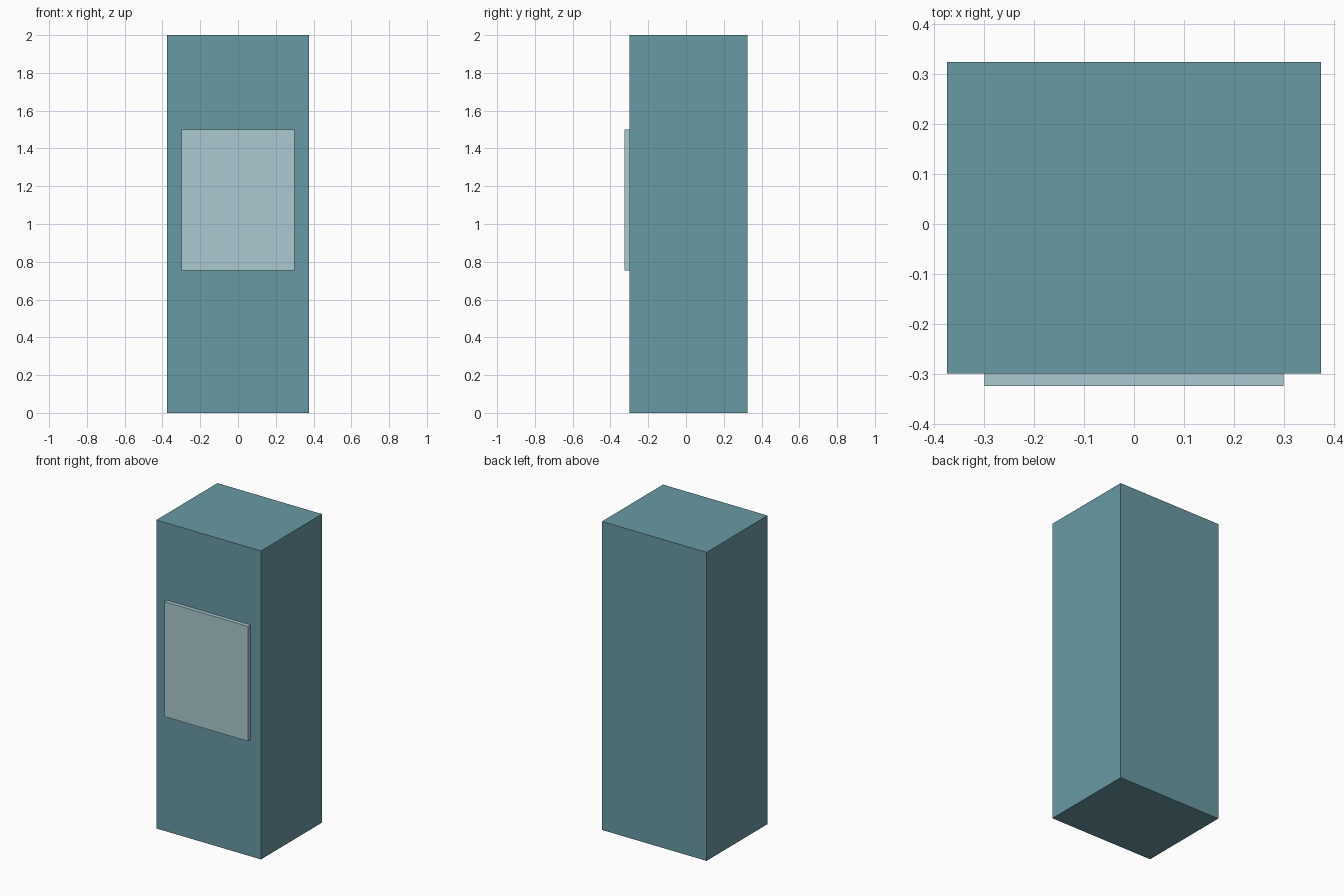
import bpy

if "Cube" in bpy.data.objects:
    bpy.data.objects.remove(bpy.data.objects["Cube"])


def material(name, color):
    mat = bpy.data.materials.new(name)
    mat.diffuse_color = color
    mat.use_nodes = True
    mat.node_tree.nodes["Principled BSDF"].inputs["Base Color"].default_value = mat.diffuse_color
    return mat


def box(name, low, high, mat):
    center = [(a + b) / 2 for a, b in zip(low, high)]
    bpy.ops.mesh.primitive_cube_add(size=1, location=center)
    obj = bpy.context.object
    obj.name = name
    obj.scale = [b - a for a, b in zip(low, high)]
    bpy.ops.object.transform_apply(location=False, rotation=False, scale=True)
    obj.data.materials.append(mat)
    return obj


teal = material("teal_paint", (0.14, 0.32, 0.37, 1))
pale = material("pale_panel", (0.41, 0.59, 0.63, 1))

# Tall cabinet standing on the floor
box("cabinet_body", (-0.375, -0.3, 0), (0.375, 0.325, 2), teal)

# Thin panel mounted on the front face
box("front_panel", (-0.3, -0.325, 0.755), (0.3, -0.3, 1.5), pale)
